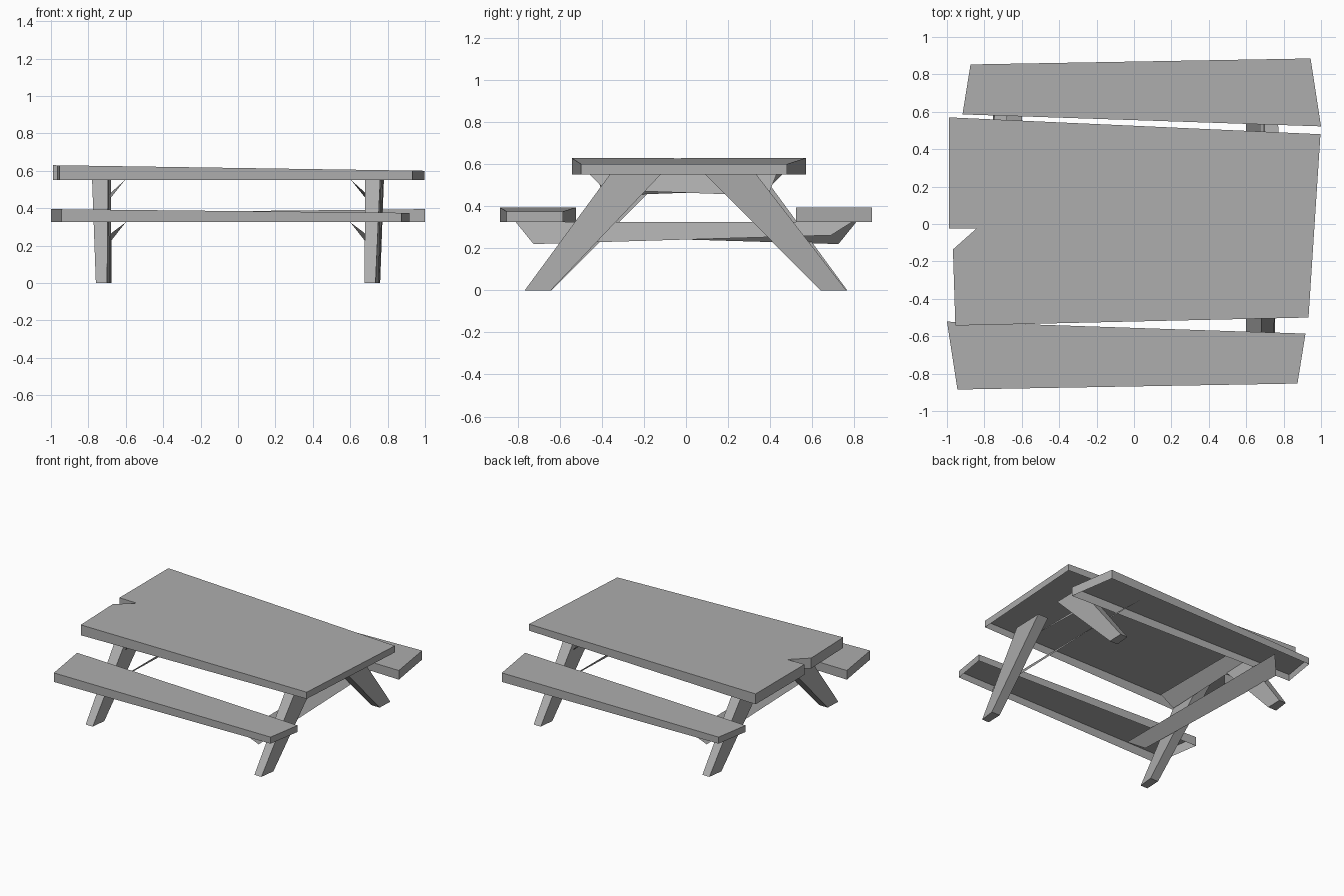
import bpy
import bmesh
from math import pi

cube = bpy.data.objects.get("Cube")
if cube:
    bpy.data.objects.remove(cube, do_unlink=True)

GREY = (0.42, 0.42, 0.42, 1.0)
grey = bpy.data.materials.new("weathered grey")
grey.use_nodes = True
grey.diffuse_color = GREY
grey.node_tree.nodes["Principled BSDF"].inputs["Base Color"].default_value = GREY


def add_object(name, mesh, turned=False):
    ob = bpy.data.objects.new(name, mesh)
    bpy.context.scene.collection.objects.link(ob)
    if turned:
        ob.rotation_euler.z = pi
    return ob


def loft(name, lower, upper, bottom=True, top=True):
    """Join two matching outlines with side walls and optional end caps."""
    bm = bmesh.new()
    lo = [bm.verts.new(p) for p in lower]
    up = [bm.verts.new(p) for p in upper]
    n = len(lo)
    for i in range(n):
        j = (i + 1) % n
        bm.faces.new((lo[i], lo[j], up[j], up[i]))
    if top:
        bm.faces.new(up)
    if bottom:
        bm.faces.new(lo[::-1])
    mesh = bpy.data.meshes.new(name)
    bm.to_mesh(mesh)
    bm.free()
    mesh.materials.append(grey)
    return mesh


def board(name, outline, base, z_right, z_left):
    """Crooked hollow board, open below, whose top slopes along x."""
    def height(x):
        return z_right + (z_left - z_right) * (x + 1) / 2
    return loft(name, [(x, y, base) for x, y in outline],
                [(x, y, height(x)) for x, y in outline], bottom=False)


def plate(name, corners):
    """Slanted single-sheet crossbeam."""
    mesh = bpy.data.meshes.new(name)
    mesh.from_pydata(corners, [], [range(len(corners))])
    mesh.materials.append(grey)
    return mesh


def leg(name, foot, top, side):
    """Splayed leg; foot and top give (outer y, inner y, outer x span, inner x span)."""
    def ring(spec, z):
        outer, inner, (a, b), (c, d) = spec
        pts = [(a, outer * side, z), (b, outer * side, z),
               (d, inner * side, z), (c, inner * side, z)]
        return pts if side < 0 else pts[::-1]
    return loft(name, ring(foot, 0), ring(top, 0.55))


# Tabletop with a splintered notch in one end
add_object("tabletop", board("tabletop", [
    (-0.99, 0.57), (-0.99, -0.024), (-0.842, -0.024), (-0.968, -0.136),
    (-0.955, -0.543), (0.933, -0.5), (0.997, 0.48)], 0.55, 0.63, 0.60))

# Benches, each a half turn of the other
bench = board("bench", [(-1.0, -0.522), (-0.944, -0.885),
                        (0.874, -0.853), (0.917, -0.586)], 0.325, 0.395, 0.374)

# One end frame: two legs and two slanted crossbeams
front_leg = leg("front_leg", (0.767, 0.643, (0.676, 0.735), (0.68, 0.751)),
                (0.363, 0.121, (0.68, 0.76), (0.68, 0.767)), -1)
back_leg = leg("back_leg", (0.762, 0.64, (0.70, 0.76), (0.687, 0.755)),
               (0.335, 0.093, (0.695, 0.78), (0.69, 0.775)), 1)
table_beam = plate("table_beam", [(0.605, -0.458, 0.55), (0.685, -0.385, 0.478),
                                  (0.685, 0.39, 0.45), (0.605, 0.43, 0.55)])
bench_beam = plate("bench_beam", [(0.6, -0.81, 0.325), (0.683, -0.725, 0.22),
                                  (0.683, 0.69, 0.262), (0.6, 0.79, 0.325)])

# Place every repeated part, then again turned half way round
for mesh in (bench, front_leg, back_leg, table_beam, bench_beam):
    add_object(mesh.name, mesh)
    add_object(mesh.name + "_opposite", mesh, turned=True)
